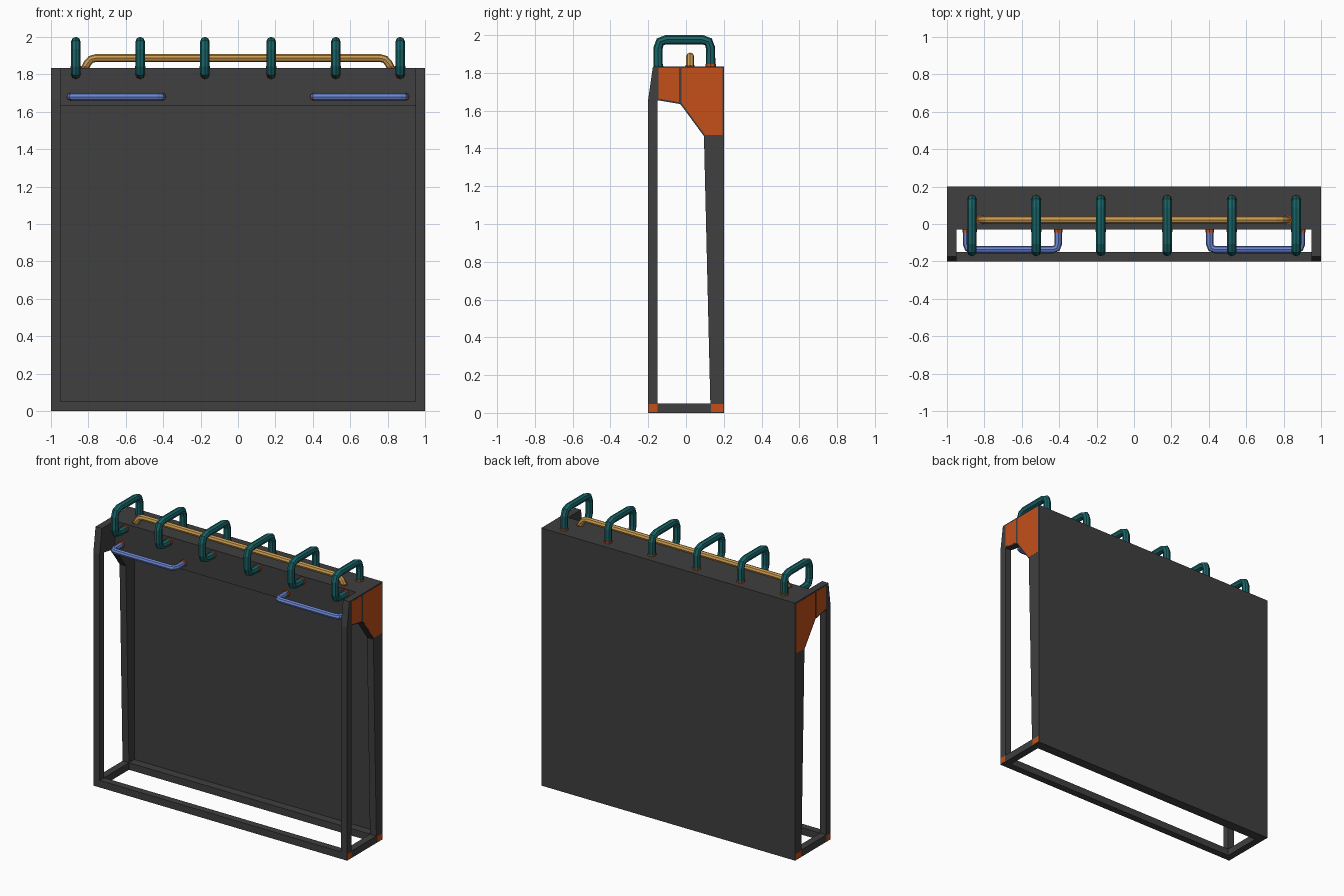
import bpy, bmesh
from mathutils import Vector

if "Cube" in bpy.data.objects:
    bpy.data.objects.remove(bpy.data.objects["Cube"])


def material(name, rgb):
    m = bpy.data.materials.new(name)
    m.diffuse_color = (*rgb, 1)
    m.use_nodes = True
    m.node_tree.nodes["Principled BSDF"].inputs["Base Color"].default_value = m.diffuse_color
    return m


DARK = material("dark_steel", (0.05, 0.05, 0.05))
ORANGE = material("orange", (0.55, 0.08, 0.01))
TEAL = material("teal", (0.01, 0.13, 0.14))
GOLD = material("gold", (0.6, 0.33, 0.08))
BLUE = material("blue", (0.15, 0.24, 0.65))


def prism(name, profile, x0, x1, mat):
    """Extrude a (y, z) profile from x0 to x1."""
    bm = bmesh.new()
    face = bm.faces.new([bm.verts.new((x0, y, z)) for y, z in profile])
    ext = bmesh.ops.extrude_face_region(bm, geom=[face])["geom"]
    verts = [g for g in ext if isinstance(g, bmesh.types.BMVert)]
    bmesh.ops.translate(bm, verts=verts, vec=(x1 - x0, 0, 0))
    bmesh.ops.recalc_face_normals(bm, faces=bm.faces)
    me = bpy.data.meshes.new(name)
    bm.to_mesh(me)
    bm.free()
    me.materials.append(mat)
    ob = bpy.data.objects.new(name, me)
    bpy.context.collection.objects.link(ob)
    return ob


def rect(y0, y1, z0, z1):
    return [(y0, z0), (y1, z0), (y1, z1), (y0, z1)]


def both_sides(name, profile, x0, x1, mat):
    for side, s in (("left", -1), ("right", 1)):
        prism(f"{side}_{name}", profile, s * x0, s * x1, mat)


def tube(name, points, radius, bend, mat):
    """Eight-sided tube along a path with rounded corners."""
    pts = [Vector(p) for p in points]
    path = [pts[0]]
    for a, b, c in zip(pts, pts[1:], pts[2:]):
        p, q = b + (a - b).normalized() * bend, b + (c - b).normalized() * bend
        for t in (0, 0.5, 1):
            path.append(p * (1 - t) ** 2 + b * 2 * t * (1 - t) + q * t * t)
    path.append(pts[-1])
    cu = bpy.data.curves.new(name, 'CURVE')
    cu.dimensions = '3D'
    cu.bevel_depth = radius
    cu.bevel_resolution = 2
    cu.use_fill_caps = True
    sp = cu.splines.new('POLY')
    sp.points.add(len(path) - 1)
    for k, p in enumerate(path):
        sp.points[k].co = (*p, 1)
    sp.use_smooth = False
    cu.materials.append(mat)
    ob = bpy.data.objects.new(name, cu)
    bpy.context.collection.objects.link(ob)
    bpy.ops.object.select_all(action='DESELECT')
    ob.select_set(True)
    bpy.context.view_layer.objects.active = ob
    bpy.ops.object.convert(target='MESH')


# Side frames
both_sides("front_post", [(-0.2, 0), (-0.15, 0), (-0.15, 1.835), (-0.175, 1.835), (-0.2, 1.66)],
           0.95, 1, DARK)
both_sides("back_post", [(0.13, 0), (0.2, 0), (0.2, 1.835), (-0.03, 1.835), (-0.03, 1.635), (0.095, 1.465)],
           0.95, 1, DARK)
both_sides("top_arm", [(-0.15, 1.655), (-0.03, 1.635), (-0.03, 1.835), (-0.15, 1.835)], 0.95, 1, DARK)
both_sides("bottom_side_rail", rect(-0.15, 0.13, 0, 0.05), 0.95, 1, DARK)

# Cross members
prism("front_bottom_rail", rect(-0.2, -0.15, 0, 0.05), -0.95, 0.95, DARK)
prism("back_bottom_rail", rect(0.13, 0.2, 0, 0.05), -0.95, 0.95, DARK)
prism("back_panel", rect(0.19, 0.2, 0.05, 1.63), -0.95, 0.95, DARK)
prism("top_box", rect(-0.03, 0.2, 1.63, 1.835), -0.95, 0.95, DARK)

# Orange side plates and corner caps
both_sides("large_plate", [(-0.023, 1.825), (0.193, 1.825), (0.193, 1.472), (0.1, 1.472), (-0.023, 1.64)],
           0.99, 1.001, ORANGE)
both_sides("small_plate", [(-0.145, 1.825), (-0.037, 1.825), (-0.037, 1.645), (-0.145, 1.664)],
           0.99, 1.001, ORANGE)
both_sides("front_foot_cap", rect(-0.198, -0.152, 0.004, 0.048), 0.99, 1.001, ORANGE)
both_sides("back_foot_cap", rect(0.133, 0.198, 0.004, 0.048), 0.99, 1.001, ORANGE)

# Teal hoops with orange end collars
for i, x in enumerate((-0.867, -0.523, -0.177, 0.177, 0.523, 0.867), 1):
    tube(f"hoop_{i}", [(x, 0.13, 1.83), (x, 0.13, 1.976), (x, -0.148, 1.976),
                       (x, -0.148, 1.80), (x, -0.025, 1.80)], 0.025, 0.045, TEAL)
    tube(f"hoop_{i}_top_collar", [(x, 0.13, 1.83), (x, 0.13, 1.846)], 0.028, 0, ORANGE)
    tube(f"hoop_{i}_front_collar", [(x, -0.025, 1.80), (x, -0.042, 1.80)], 0.028, 0, ORANGE)

# Long gold bar
tube("long_bar", [(-0.82, 0.022, 1.83), (-0.79, 0.022, 1.887),
                  (0.79, 0.022, 1.887), (0.82, 0.022, 1.83)], 0.021, 0.03, GOLD)
for side, s in (("left", -1), ("right", 1)):
    tube(f"{side}_bar_collar", [(s * 0.82, 0.022, 1.83), (s * 0.82, 0.022, 1.842)], 0.024, 0, ORANGE)

    # Blue front handles
    a, b = s * 0.895, s * 0.405
    tube(f"{side}_handle", [(a, -0.025, 1.68), (a, -0.137, 1.68),
                            (b, -0.137, 1.68), (b, -0.025, 1.68)], 0.02, 0.03, BLUE)
    for tag, x in (("outer", a), ("inner", b)):
        tube(f"{side}_handle_{tag}_collar", [(x, -0.025, 1.68), (x, -0.045, 1.68)], 0.023, 0, ORANGE)
